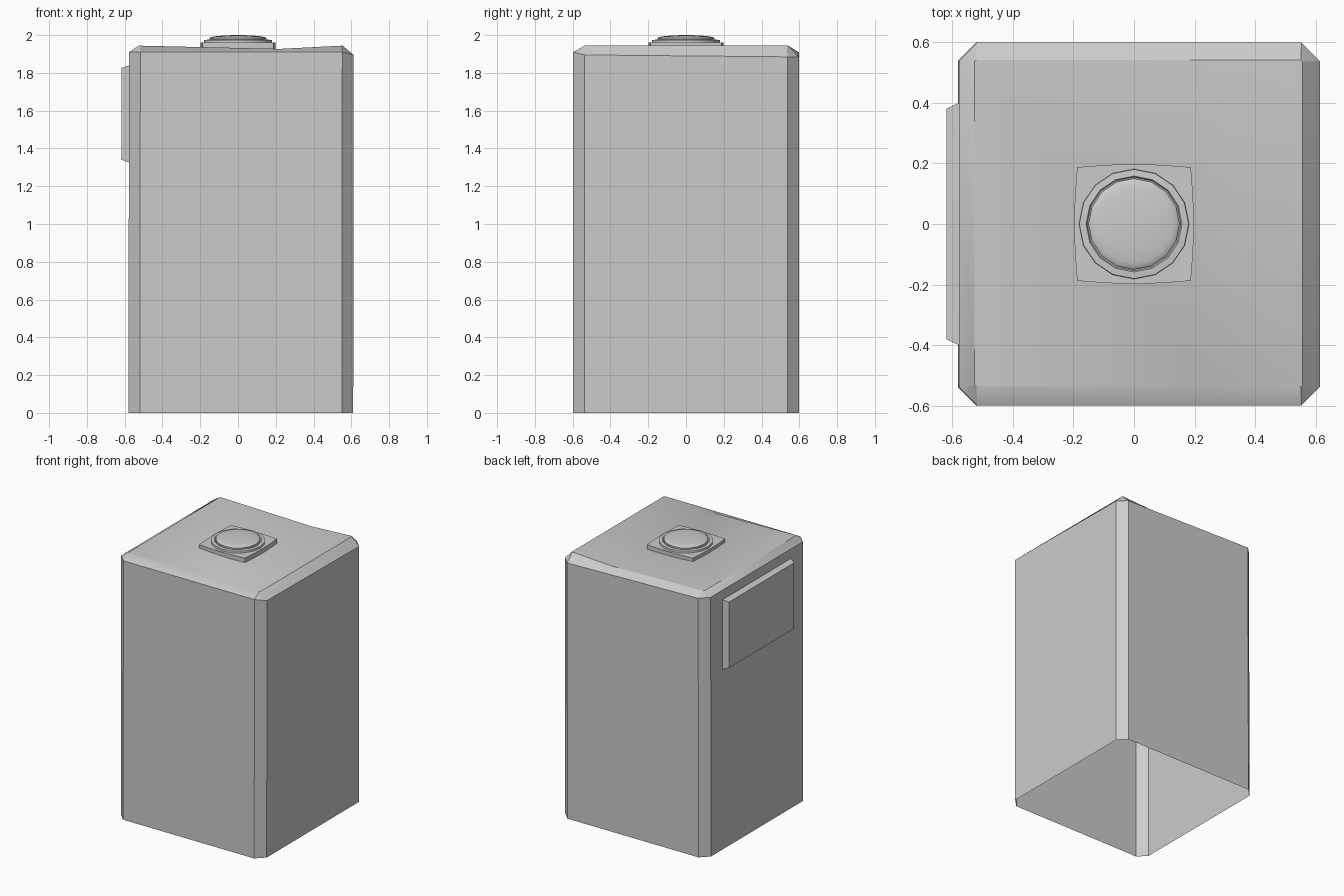
import bpy, bmesh, math
from mathutils import Vector

cube = bpy.data.objects.get("Cube")
if cube:
    bpy.data.objects.remove(cube, do_unlink=True)

grey = bpy.data.materials.new("plain_grey")
grey.use_nodes = True
colour = (0.6, 0.6, 0.6, 1)
grey.diffuse_color = colour
grey.node_tree.nodes["Principled BSDF"].inputs["Base Color"].default_value = colour


def finish(name, bm, angle):
    """Turn a bmesh into a named object with sharp edges kept."""
    mesh = bpy.data.meshes.new(name)
    bm.to_mesh(mesh)
    bm.free()
    mesh.materials.append(grey)
    obj = bpy.data.objects.new(name, mesh)
    bpy.context.collection.objects.link(obj)
    bpy.ops.object.select_all(action="DESELECT")
    obj.select_set(True)
    bpy.context.view_layer.objects.active = obj
    bpy.ops.object.shade_smooth_by_angle(angle=math.radians(angle))
    return obj


def loft(bm, rings, cap=True):
    """Join rings of equal length from bottom to top, then close the top."""
    loops = [[bm.verts.new(p) for p in ring] for ring in rings]
    for low, high in zip(loops, loops[1:]):
        for i in range(len(low)):
            j = (i + 1) % len(low)
            bm.faces.new((low[i], low[j], high[j], high[i]))
    if cap:
        bm.faces.new(loops[-1])


def octagon(x0, x1, y0, y1, cut, height):
    """Rectangle with cut corners, counter-clockwise; height is a rule."""
    pts = [(x0 + cut, y0), (x1 - cut, y0), (x1, y0 + cut), (x1, y1 - cut),
           (x1 - cut, y1), (x0 + cut, y1), (x0, y1 - cut), (x0, y0 + cut)]
    return [Vector((x, y, height(x, y))) for x, y in pts]


# Case: hollow, open below, chamfered uprights and top rim
def shoulder(x, y):
    return 1.91 - (0.025 if x > 0 and y > 0 else 0) - (0.015 if x > 0.6 and y < 0 else 0)


bm = bmesh.new()
loft(bm, [
    octagon(-0.58, 0.61, -0.597, 0.597, 0.06, lambda x, y: 0),
    octagon(-0.577, 0.612, -0.597, 0.597, 0.06, shoulder),
    octagon(-0.525, 0.555, -0.537, 0.54, 0.006, lambda x, y: 1.944),
])

# Shallow dip running across the top
geom = bm.verts[:] + bm.edges[:] + bm.faces[:]
cut = bmesh.ops.bisect_plane(bm, geom=geom, plane_co=(0.22, 0, 0), plane_no=(1, 0, 0))
for v in cut["geom_cut"]:
    if isinstance(v, bmesh.types.BMVert) and v.co.z > 1.93:
        v.co.z = 1.927
finish("case", bm, 28)

# Side panel: tapered raised plate on the -x wall
bm = bmesh.new()
panel = []
for x, half, low, high in ((-0.575, 0.40, 1.325, 1.84), (-0.617, 0.38, 1.34, 1.826)):
    panel.append([(x, -half, low), (x, -half, high), (x, half, high), (x, half, low)])
loft(bm, panel)
bmesh.ops.recalc_face_normals(bm, faces=bm.faces)
finish("side_panel", bm, 20)

# Button base: square plate with slightly bowed edges
outline = []
for k in range(4):
    a = math.radians(90 * k)
    for u, v in ((0.187, -0.187), (0.194, -0.1), (0.198, 0), (0.194, 0.1)):
        outline.append((u * math.cos(a) - v * math.sin(a),
                        u * math.sin(a) + v * math.cos(a)))
bm = bmesh.new()
loft(bm, [[(x, y, z) for x, y in outline] for z in (1.925, 1.961)])
finish("button_base", bm, 30)


# Button parts: turned profiles
def turned(name, profile, sides=16):
    bm = bmesh.new()
    loft(bm, [[(r * math.cos(math.tau * i / sides), r * math.sin(math.tau * i / sides), z)
               for i in range(sides)] for r, z in profile])
    finish(name, bm, 35)


turned("button_collar", [(0.182, 1.955), (0.18, 1.974), (0.158, 1.976), (0.154, 1.968)])
dome = [(0.148, 1.965), (0.15, 1.984)]
dome += [(0.15 * math.cos(t), 1.984 + 0.016 * math.sin(t))
         for t in (math.radians(15 * k) for k in range(1, 6))]
turned("button_dome", dome + [(0.005, 2.0)])
